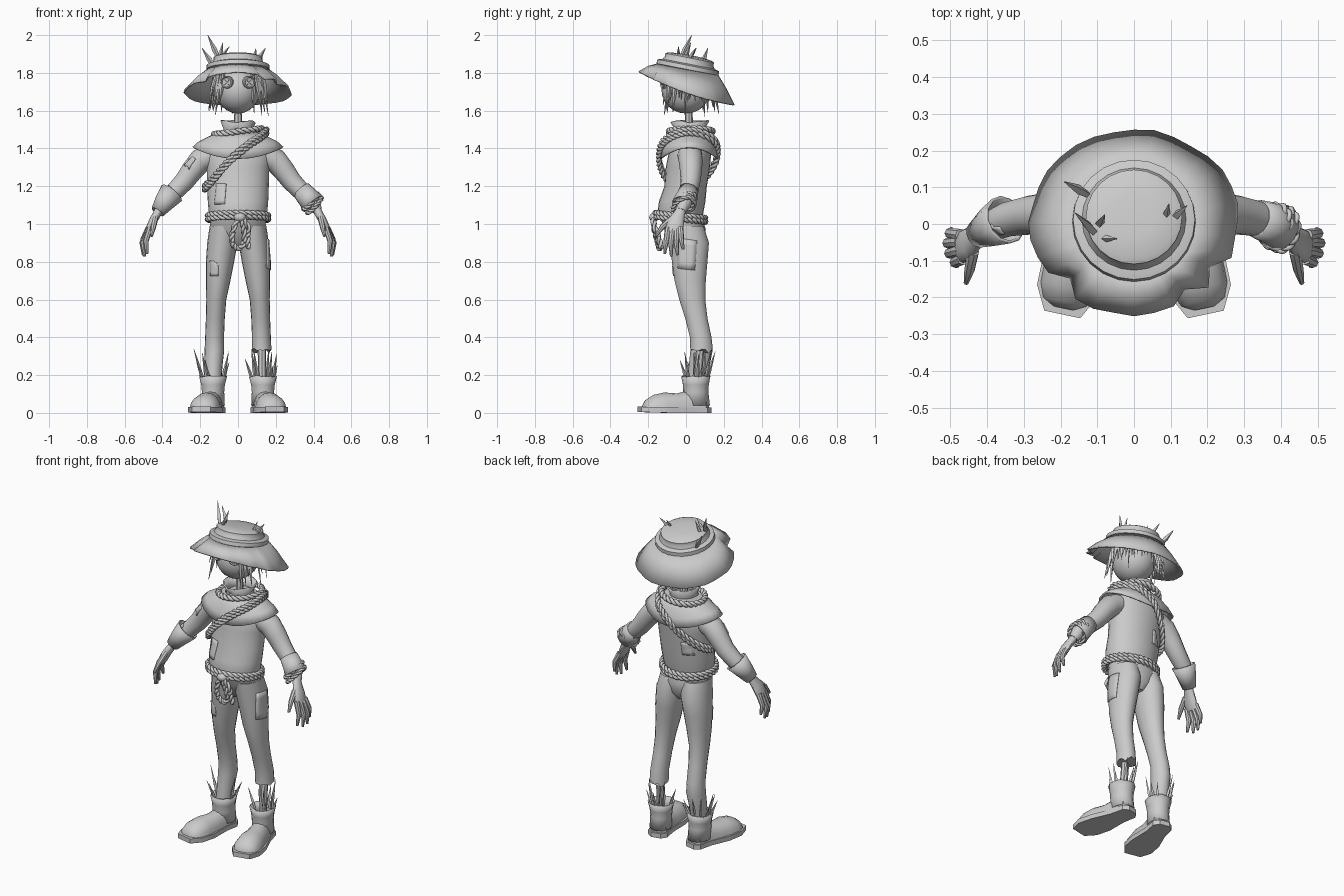
import bpy, bmesh, random
from math import sin, cos, pi, radians, tau
from mathutils import Vector, Matrix

if "Cube" in bpy.data.objects:
    bpy.data.objects.remove(bpy.data.objects["Cube"])

random.seed(4)


def finish(name, bm, thick=0, angle=40, mat=None):
    """Turn a bmesh into a named, smooth-by-angle object."""
    if mat:
        bm.transform(mat)
    bmesh.ops.recalc_face_normals(bm, faces=bm.faces)
    me = bpy.data.meshes.new(name)
    bm.to_mesh(me)
    bm.free()
    ob = bpy.data.objects.new(name, me)
    bpy.context.collection.objects.link(ob)
    bpy.ops.object.select_all(action='DESELECT')
    ob.select_set(True)
    bpy.context.view_layer.objects.active = ob
    bpy.ops.object.shade_smooth_by_angle(angle=radians(angle))
    if thick:
        m = ob.modifiers.new("thickness", 'SOLIDIFY')
        m.thickness, m.offset = thick, 0
    return ob


def skin(bm, rings, caps=True):
    """Bridge successive closed rings of points."""
    vs = [[bm.verts.new(p) for p in r] for r in rings]
    n = len(vs[0])
    for a, b in zip(vs, vs[1:]):
        for i in range(n):
            j = (i + 1) % n
            bm.faces.new((a[i], a[j], b[j], b[i]))
    if caps:
        bm.faces.new(vs[0])
        bm.faces.new(vs[-1])


def stack(name, rows, n=18, caps=True, jag=0, thick=0, mat=None):
    """Loft of horizontal ellipses: rows of (z, cx, cy, rx, ry)."""
    rings = []
    for k, (z, cx, cy, rx, ry) in enumerate(rows):
        j = jag if k == len(rows) - 1 else 0
        rings.append([(cx + rx * cos(tau * i / n), cy + ry * sin(tau * i / n),
                       z + random.uniform(-j, j)) for i in range(n)])
    bm = bmesh.new()
    skin(bm, rings, caps)
    return finish(name, bm, thick, mat=mat)


def tube(bm, pts, n=12, caps=True):
    """Tube along points (x, y, z, radius across y, radius across the other way)."""
    c = [Vector(p[:3]) for p in pts]
    rings = []
    for k, p in enumerate(pts):
        t = (c[min(k + 1, len(c) - 1)] - c[max(k - 1, 0)]).normalized()
        ref = Vector((0, 1, 0)) if abs(t.y) < .95 else Vector((1, 0, 0))
        u = (ref - t * t.dot(ref)).normalized()
        v = t.cross(u)
        rings.append([c[k] + u * p[3] * cos(tau * i / n) + v * p[-1] * sin(tau * i / n) for i in range(n)])
    skin(bm, rings, caps)


def straws(name, blades):
    """Pointed straw blades given as (base, tip, width)."""
    bm = bmesh.new()
    for a, b, r in blades:
        a, b = Vector(a), Vector(b)
        tube(bm, [(*a, r * .6), (*a.lerp(b, .4), r), (*b, r * .1)], 4)
    return finish(name, bm, angle=20)


def rope(name, pts, closed=True, r=.009, twist=110):
    """Two twisted strands along a smooth path."""
    P = [Vector(p) for p in pts]
    n, path = len(P), []
    for k in range(n if closed else n - 1):
        g = lambda i: P[i % n] if closed else P[max(0, min(n - 1, i))]
        a, b, c, d = g(k - 1), g(k), g(k + 1), g(k + 2)
        for i in range(12):
            t = i / 12
            path.append(.5 * (2 * b + (c - a) * t + (2 * a - 5 * b + 4 * c - d) * t * t + (3 * b - a - 3 * c + d) * t ** 3))
    cu = bpy.data.curves.new(name, 'CURVE')
    cu.dimensions, cu.bevel_depth, cu.bevel_resolution = '3D', r, 1
    cu.use_fill_caps = True
    total = sum((q - p).length for p, q in zip(path, path[1:]))
    turns = max(1, round(total * twist / tau))
    for s in range(2):
        sp = cu.splines.new('POLY')
        sp.points.add(len(path) - 1)
        sp.use_cyclic_u = closed
        for i, p in enumerate(path):
            t = (path[(i + 1) % len(path)] - path[i - 1]).normalized()
            u = t.orthogonal() if abs(t.z) > .95 else t.cross((0, 0, 1))
            u.normalize()
            ph = tau * turns * i / len(path) + s * pi
            q = p + (u * cos(ph) + t.cross(u) * sin(ph)) * r * .85
            sp.points[i].co = (*q, 1)
    ob = bpy.data.objects.new(name, cu)
    bpy.context.collection.objects.link(ob)


def patch(name, target, loc, turn, w, h, roll=0):
    """Cloth patch wrapped onto a part; turn 0 faces the front."""
    bm = bmesh.new()
    m = Matrix.Translation(loc) @ Matrix.Rotation(turn, 4, 'Z') @ Matrix.Rotation(pi / 2, 4, 'X') \
        @ Matrix.Rotation(roll, 4, 'Z') @ Matrix.Diagonal((w, h, 1, 1))
    bmesh.ops.create_grid(bm, x_segments=4, y_segments=5, size=.5, matrix=m)
    ob = finish(name, bm)
    s = ob.modifiers.new("wrap", 'SHRINKWRAP')
    s.target, s.offset = target, .005
    ob.modifiers.new("thickness", 'SOLIDIFY').thickness = .008


def ball(name, loc, size, seg=20):
    bm = bmesh.new()
    bmesh.ops.create_uvsphere(bm, u_segments=seg, v_segments=seg // 2 + 2, radius=1,
                              matrix=Matrix.Translation(loc) @ Matrix.Diagonal((*size, 1)))
    return finish(name, bm)


# Head, neck and button eyes
ball("head", (0, 0, 1.71), (.118, .13, .125))
stack("neck", [(1.45, 0, .015, .022, .022), (1.63, 0, .015, .02, .02)], 8)
for s in (-1, 1):
    m = Matrix.Translation((s * .057, -.114, 1.75)) @ Matrix.Rotation(s * radians(22), 4, 'Z') @ Matrix.Rotation(pi / 2, 4, 'X')
    stack("button_eye", [(-.01, 0, 0, .033, .033), (.012, 0, 0, .033, .033), (.015, 0, 0, .028, .028),
                         (.009, 0, 0, .024, .024)], 16, mat=m)
    for a in (45, 135):
        bm = bmesh.new()
        bmesh.ops.create_cube(bm, size=1, matrix=m @ Matrix.Rotation(radians(a), 4, 'Z')
                              @ Matrix.Translation((0, 0, .01)) @ Matrix.Diagonal((.034, .006, .008, 1)))
        finish("eye_stitch", bm)

# Straw hair hanging from under the hat
hair = []
for i in range(40):
    a = radians(-52 + 284 * i / 39 + random.uniform(-3, 3))
    r = random.uniform(.135, .175)
    hair.append(((.125 * cos(a), .01 + .125 * sin(a), 1.8),
                 (r * cos(a), .01 + r * sin(a), random.uniform(1.565, 1.67)), random.uniform(.008, .013)))
straws("straw_hair", hair)

# Hat: tilted crown and band, drooping ragged brim
tilt = Matrix.Translation((0, .01, 1.83)) @ Matrix.Rotation(radians(-11), 4, 'X')
stack("hat_crown", [(-.02, 0, 0, .155, .155), (.012, 0, 0, .146, .146), (.032, 0, 0, .131, .131), (.05, 0, 0, .131, .131),
                    (.058, 0, 0, .115, .115), (.064, 0, 0, .06, .06), (.065, 0, 0, .01, .01)], 24, mat=tilt)
stack("hat_band", [(-.02, 0, 0, .155, .155), (-.012, 0, 0, .168, .168), (.01, 0, 0, .166, .166), (.018, 0, 0, .14, .14)],
      24, mat=tilt)
N = 32
rings = [[], [], []]
for i in range(N):
    a = tau * i / N
    k = random.uniform(.97, 1.01) - (.13 if i in (20, 27, 29) else 0)
    inner = Vector((.158 * cos(a), .01 + .158 * sin(a), 0))
    outer = Vector((.285 * cos(a) * k, .005 + .252 * sin(a) * k, 0))
    inner.z = 1.818 - .19 * inner.y
    outer.z = 1.695 - .35 * outer.y + .36 * outer.y ** 2
    for ring, p in zip(rings, (inner, inner.lerp(outer, .5) + Vector((0, 0, .008)), outer)):
        ring.append(p)
bm = bmesh.new()
skin(bm, rings, False)
finish("hat_brim", bm, .008)
straws("hat_straws", [((-.1, -.03, 1.87), (-.16, .03, 2.0), .014), ((-.125, .08, 1.83), (-.19, .115, 1.93), .014),
                      ((-.1, -.01, 1.86), (-.08, .025, 1.96), .012), ((-.1, -.04, 1.87), (-.045, -.04, 1.94), .01),
                      ((.085, .01, 1.86), (.095, .055, 1.93), .01), ((.1, .01, 1.86), (.145, .05, 1.93), .012)])

# Shirt body, collar and shoulder cape
torso = stack("shirt", [(1.02, 0, -.03, .145, .115), (1.06, 0, -.03, .155, .122), (1.12, 0, -.02, .16, .123),
                        (1.2, 0, -.002, .163, .112), (1.3, 0, .01, .166, .117), (1.37, 0, .02, .18, .113),
                        (1.43, 0, .025, .15, .1), (1.49, 0, .025, .07, .07)], 24)
stack("collar", [(1.45, 0, .02, .085, .085), (1.5, 0, .02, .072, .075), (1.54, 0, .02, .09, .1)], 14, False, .01, .008)
rings = []
for rx, ry, z, rise in ((.08, .08, 1.49, 0), (.155, .118, 1.448, .012), (.205, .14, 1.395, .04), (.238, .152, 1.345, .06)):
    rings.append([(rx * cos(tau * i / 24), .018 + ry * sin(tau * i / 24), z + rise * cos(tau * i / 24) ** 2) for i in range(24)])
bm = bmesh.new()
skin(bm, rings, False)
finish("shoulder_cape", bm, .008)

# Trousers: pelvis, long leg and torn short leg
stack("pelvis", [(1.05, 0, -.03, .14, .112), (.97, 0, -.005, .152, .11), (.9, 0, .01, .11, .085), (.86, 0, .015, .03, .05)], 20)
leg = [(.99, .072, -.005, .078, .1), (.9, .083, .015, .08, .108), (.8, .095, .02, .075, .095), (.7, .105, .022, .065, .084),
       (.6, .115, .033, .053, .07), (.5, .12, .055, .05, .06), (.4, .124, .078, .05, .058), (.33, .125, .082, .052, .06)]
legs = {}
for s in (-1, 1):
    rows = leg + ([(.25, .13, .07, .048, .056), (.17, .133, .06, .045, .052)] if s < 0 else [])
    legs[s] = stack("trouser_leg", [(z, s * x, y, a, b) for z, x, y, a, b in rows], 18, jag=.018 if s > 0 else 0)
stack("stick_shin", [(.1, .13, .055, .022, .022), (.4, .125, .08, .022, .022)], 8)

# Boots with soles and straw tufts
for s in (-1, 1):
    m = Matrix.Translation((s * .132, .052, 0)) @ Matrix.Rotation(s * radians(12), 4, 'Z')
    stack("boot_shaft", [(.04, 0, .005, .058, .066), (.11, 0, 0, .056, .063), (.15, 0, 0, .06, .065), (.195, 0, 0, .071, .073)],
          14, False, .006, .008, m)
    rings = []
    for y, w, h in ((.066, .03, .07), (.045, .052, .11), (-.04, .058, .12), (-.1, .068, .103), (-.17, .077, .108),
                    (-.23, .077, .095), (-.27, .062, .07), (-.288, .03, .04)):
        rings.append([(w * cos(tau * i / 16), y, max(.025, .025 + (h - .025) * sin(tau * i / 16))) for i in range(16)])
    bm = bmesh.new()
    skin(bm, rings)
    bmesh.ops.remove_doubles(bm, verts=bm.verts, dist=.0005)
    finish("boot_foot", bm, mat=m)
    half = [(.03, .078), (.058, .05), (.06, -.03), (.084, -.15), (.084, -.24), (.05, -.305)]
    outline = half + [(-x, y) for x, y in reversed(half)]
    bm = bmesh.new()
    skin(bm, [[(x, y, z + max(0, -y - .15) * .03) for x, y in outline] for z in (0, .028)])
    finish("boot_sole", bm, angle=30, mat=m)
    tuft = []
    for i in range(9):
        a = radians(-60 + 270 * i / 9 + random.uniform(-15, 15))
        d = Vector((s * cos(a), sin(a), 0))
        o = Vector((s * .132, .055, .16))
        tuft.append((o + d * .05, o + d * random.uniform(.07, .11) + Vector((0, 0, random.uniform(.08, .18))), .009))
    straws("boot_straw", tuft)

# Arms, cuffs and hands
fingers = [[(.465, -.095, .98), (.488, -.105, .91), (.482, -.113, .842)],
           [(.472, -.072, .97), (.503, -.08, .9), (.495, -.078, .828)],
           [(.475, -.05, .97), (.508, -.052, .9), (.502, -.045, .835)],
           [(.472, -.03, .98), (.502, -.025, .92), (.498, -.015, .865)],
           [(.438, -.075, 1.03), (.448, -.125, .985), (.457, -.16, .935)]]
arms = {}
for s in (-1, 1):
    flip = Matrix.Diagonal((s, 1, 1, 1))
    bm = bmesh.new()
    tube(bm, [(.14, .02, 1.365, .065), (.2, .025, 1.335, .064), (.245, .026, 1.28, .058), (.285, .024, 1.225, .053),
              (.34, .014, 1.168, .048), (.4, -.01, 1.11, .04), (.42, -.025, 1.07, .026)], 16)
    arms[s] = finish("sleeve", bm, mat=flip)
    bm = bmesh.new()
    cuff = [(.335, .015, 1.18, .048), (.37, .003, 1.14, .054), (.4, -.01, 1.105, .062)]
    if s < 0:
        cuff = [(.35, .012, 1.165, .064), (.39, -.008, 1.115, .05), (.425, -.028, 1.065, .034)]
    tube(bm, cuff, 12, False)
    finish("cuff", bm, .008, mat=flip)
    bm = bmesh.new()
    tube(bm, [(.41, -.02, 1.09, .026, .024), (.428, -.035, 1.055, .03, .022), (.45, -.053, 1.015, .044, .022),
              (.468, -.062, .975, .045, .02), (.476, -.063, .955, .036, .014)], 12)
    for f in fingers:
        tube(bm, [(*p, r) for p, r in zip(f, (.0165, .0145, .007))], 8)
    finish("hand", bm, mat=flip)

# Ropes: neck loops, sash, belt, wrist wrap
rope("neck_rope", [(.125 * cos(tau * i / 12), .025 + .115 * sin(tau * i / 12), 1.49 + .015 * cos(tau * i / 12)) for i in range(12)], r=.01)
for d in (0, .02):
    rope("sash_rope", [(.15, .02, 1.5 - d), (.125, -.075, 1.475 - d), (.05, -.132, 1.425 - d), (-.05, -.142, 1.34 - d),
                       (-.125, -.105, 1.255 - d), (-.172, -.03, 1.205 - d), (-.165, .045, 1.215 - d), (-.09, .128, 1.29 - d),
                       (.0, .168, 1.385 - d), (.09, .14, 1.46 - d)])
for k in (0, .02):
    rope("belt_rope", [(.16 * cos(tau * i / 16), -.03 + .132 * sin(tau * i / 16), 1.045 - k - .1 * .132 * sin(tau * i / 16)) for i in range(16)])
    o, u, v = Vector((.405 - k, -.014 + k * .4, 1.1 + k)), Vector((0, 1, .25)), Vector((.7, .15, .7))
    rope("wrist_rope", [o + (u * cos(tau * i / 8) + v * sin(tau * i / 8)) * .055 for i in range(8)], r=.007)
ball("belt_knot", (.01, -.17, 1.035), (.032, .025, .024), 12)
rope("belt_loop", [(.005, -.175, 1.03), (-.028, -.165, .96), (-.03, -.15, .9), (0, -.14, .87), (.03, -.145, .9), (.03, -.165, .97)])
rope("belt_tail", [(.02, -.175, 1.035), (.055, -.165, .98), (.05, -.145, .93), (.055, -.13, .87)], False)

# Cloth patches
patch("belly_patch", torso, (-.1, -.12, 1.16), radians(-25), .065, .11)
patch("back_patch", torso, (-.08, .1, 1.2), radians(218), .075, .08, .1)
patch("thigh_patch", legs[-1], (-.13, -.065, .765), radians(-15), .055, .08)
patch("side_leg_patch", legs[1], (.17, .0, .84), pi / 2, .11, .16, -.1)
patch("arm_patch", arms[-1], (-.26, -.03, 1.33), radians(-40), .04, .07, -.6)
patch("elbow_patch", arms[-1], (-.375, -.02, 1.19), radians(-40), .03, .04, -.6)
